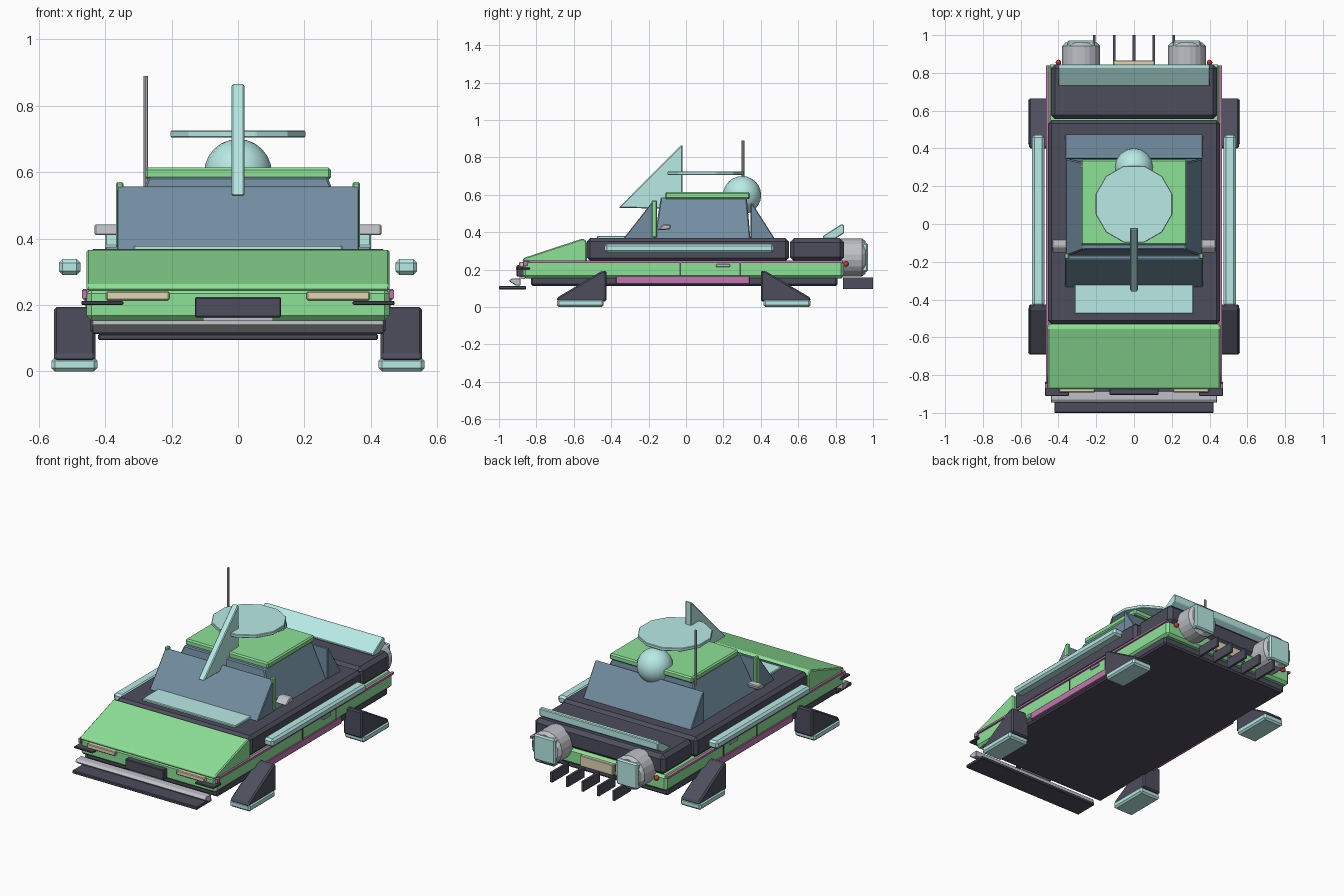
import bpy, bmesh, math
from mathutils import Matrix, Vector

if "Cube" in bpy.data.objects:
    bpy.data.objects.remove(bpy.data.objects["Cube"])


def material(name, rgb):
    m = bpy.data.materials.new(name)
    m.diffuse_color = (*rgb, 1)
    m.use_nodes = True
    m.node_tree.nodes["Principled BSDF"].inputs["Base Color"].default_value = m.diffuse_color
    return m


GREEN = material("green", (0.27, 0.76, 0.31))
CYAN = material("pale_cyan", (0.48, 0.83, 0.79))
DARK = material("dark", (0.075, 0.075, 0.11))
GLASS = material("glass", (0.17, 0.27, 0.36))
PINK = material("pink", (0.52, 0.19, 0.42))
BEIGE = material("beige", (0.75, 0.66, 0.45))
RED = material("red", (0.6, 0.04, 0.04))
GREY = material("grey", (0.52, 0.53, 0.57))


def finish(name, bm, mat, bevel=0, mirror=False):
    bmesh.ops.recalc_face_normals(bm, faces=bm.faces)
    me = bpy.data.meshes.new(name)
    bm.to_mesh(me)
    bm.free()
    ob = bpy.data.objects.new(name, me)
    bpy.context.collection.objects.link(ob)
    me.materials.append(mat)
    if bevel:
        b = ob.modifiers.new("bevel", 'BEVEL')
        b.width, b.segments = bevel, 1
        b.limit_method = 'ANGLE'
    if mirror:
        ob.modifiers.new("mirror", 'MIRROR')
    return ob


def box(name, x, y, z, mat, bevel=0.008, mirror=False):
    """Box from (min, max) pairs on each axis."""
    bm = bmesh.new()
    bmesh.ops.create_cube(bm, size=1)
    for v in bm.verts:
        v.co = Vector([(r[0] + r[1]) / 2 + c * (r[1] - r[0]) for r, c in zip((x, y, z), v.co)])
    return finish(name, bm, mat, bevel, mirror)


def prism(name, x, profile, mat, bevel=0.006, mirror=False):
    """(y, z) profile extruded across the x range."""
    bm = bmesh.new()
    f = bm.faces.new([bm.verts.new((x[0], y, z)) for y, z in profile])
    new = bmesh.ops.extrude_face_region(bm, geom=[f])["geom"]
    bmesh.ops.translate(bm, vec=(x[1] - x[0], 0, 0),
                        verts=[g for g in new if isinstance(g, bmesh.types.BMVert)])
    return finish(name, bm, mat, bevel, mirror)


def cylinder(name, centre, r, length, sides, mat, rot=None, bevel=0, mirror=False):
    bm = bmesh.new()
    bmesh.ops.create_cone(bm, cap_ends=True, segments=sides, radius1=r, radius2=r, depth=length,
                          matrix=Matrix.Translation(centre) @ (rot or Matrix()))
    return finish(name, bm, mat, bevel, mirror)


def ball(name, centre, r, u, v, mat, mirror=False):
    bm = bmesh.new()
    bmesh.ops.create_uvsphere(bm, u_segments=u, v_segments=v, radius=r,
                              matrix=Matrix.Translation(centre))
    ob = finish(name, bm, mat, 0, mirror)
    for p in ob.data.polygons:
        p.use_smooth = True
    return ob


# Hull and decks
box("underbody", (-.445, .445), (-.83, .81), (.113, .17), DARK, .01)
box("lower_hull", (-.457, .457), (-.872, .845), (.153, .25), GREEN, .015)
box("mid_deck", (-.455, .455), (-.53, .55), (.245, .368), DARK, .018)
box("rear_deck", (-.44, .44), (.555, .845), (.245, .368), DARK, .022)
prism("hood", (-.457, .457), [(-.875, .243), (-.53, .243), (-.53, .35), (-.55, .367), (-.87, .262)], GREEN)
box("front_deck_panel", (-.315, .315), (-.475, -.25), (.36, .38), CYAN, .004)

# Side trim, door seams and handles
box("side_trim", (.45, .467), (-.84, .84), (.236, .248), PINK, 0, True)
box("sill_strip", (.44, .462), (-.375, .34), (.122, .166), PINK, .003, True)
for y in (-.03, .29):
    box("door_seam", (.45, .46), (y - .004, y + .004), (.165, .238), DARK, 0, True)
box("door_handle", (.45, .466), (.16, .235), (.213, .23), GREY, .003, True)
box("side_rail", (.474, .54), (-.435, .47), (.29, .338), CYAN, .012, True)

# Cabin: tapered glass body with wedge screens
bm = bmesh.new()
bmesh.ops.create_cube(bm, size=1)
for v in bm.verts:
    top, back = v.co.z > 0, v.co.y > 0
    v.co = ((.27 if top else .36) * (1 if v.co.x > 0 else -1),
            (.325 if top else .345) if back else (-.135 if top else -.17),
            .585 if top else .36)
finish("cabin_glass", bm, GLASS, .006)
prism("windscreen", (-.365, .365), [(-.335, .365), (-.165, .365), (-.165, .557), (-.185, .557)], GLASS, .004)
prism("rear_screen", (-.365, .365), [(.345, .365), (.475, .365), (.355, .553), (.345, .553)], GLASS, .004)
box("windscreen_post", (.345, .368), (-.185, -.155), (.372, .57), GREEN, .005, True)
box("roof", (-.28, .28), (-.112, .342), (.577, .614), GREEN, .008)
prism("mirror", (.355, .433), [(-.155, .41), (-.085, .415), (-.08, .44), (-.12, .443)], GREY, .005, True)

# Roof equipment
ball("roof_dome", (0, .3, .598), .102, 16, 12, CYAN)
cylinder("roof_disc", (0, .105, .715), .21, .02, 12, CYAN, Matrix.Rotation(math.pi / 12, 4, 'Z'), .003)
prism("top_fin", (-.02, .02), [(-.36, .53), (-.02, .525), (-.02, .868), (-.032, .86)], CYAN, .005)
cylinder("antenna", (-.278, .305, .62), .007, .54, 8, GREY)

# Landing legs
for end, y0, y1 in (("front", -.425, -.69), ("rear", .4, .665)):
    s = 1 if y1 > 0 else -1
    prism(end + "_leg", (.43, .555), [(y0, .195), (y0 + s * .03, .19), (y1, .05), (y1, .03), (y0, .03)],
          DARK, .008, True)
    box(end + "_foot", (.424, .562), sorted((y0 + s * .015, y1)), (0, .042), CYAN, .01, True)

# Nose details
prism("bumper", (-.44, .44), [(-.948, .14), (-.93, .153), (-.885, .153), (-.885, .115), (-.91, .115)], GREY, .003)
box("splitter", (-.422, .422), (-1, -.855), (.094, .113), DARK, .004)
box("headlight", (.207, .397), (-.892, -.86), (.214, .241), BEIGE, .004, True)
box("front_grille", (-.13, .13), (-.905, -.86), (.163, .224), DARK, .004)
box("front_plate", (-.105, .105), (-.89, -.86), (.15, .163), GREY, 0)
box("canard", (.345, .472), (-.91, -.835), (.2, .212), DARK, .003, True)
box("marker_light", (.455, .47), (-.87, -.845), (.22, .245), PINK, 0, True)

# Tail details
cylinder("engine", (.28, .885, .265), .106, .15, 10, GREY, Matrix.Rotation(math.pi / 2, 4, 'X'), .018, True)
box("engine_nozzle", (.208, .352), (.93, .972), (.187, .343), CYAN, .008, True)
ball("tail_light", (.4, .855, .23), .015, 8, 6, RED, True)
prism("spoiler", (-.4, .4), [(.73, .378), (.83, .443), (.845, .438), (.845, .395), (.79, .36), (.74, .36)], CYAN, .004)
for i in range(-2, 3):
    box("diffuser_fin", (i * .105 - .007, i * .105 + .007), (.84, 1), (.096, .157), DARK, 0)
box("rear_plate", (-.11, .11), (.84, .865), (.17, .235), BEIGE, .003)
